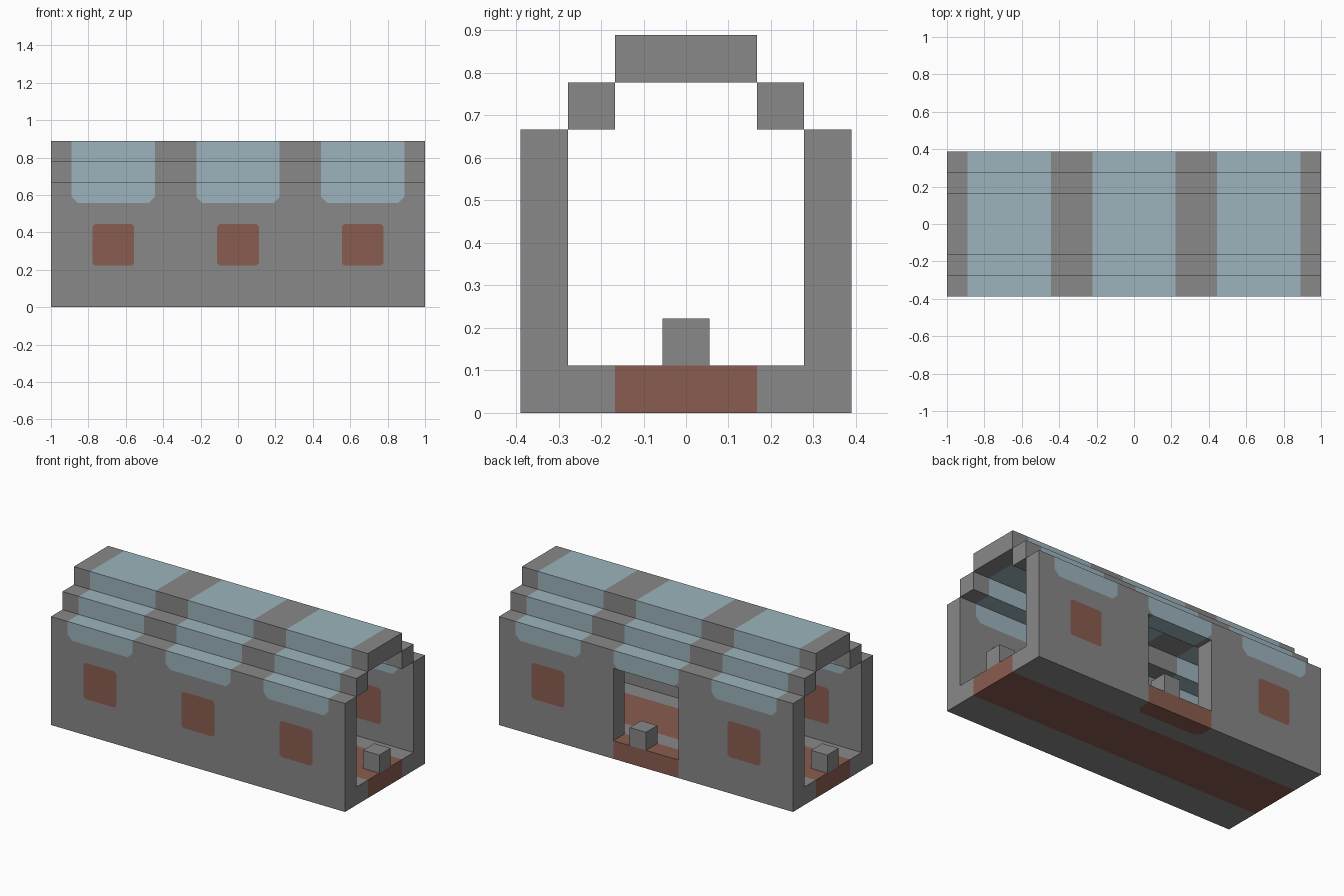
import bpy, bmesh
from mathutils import Vector

U = 1 / 9                  # one block of the model
BAYS = (-6, 0, 6)          # centres of the three window bays
LENGTH = 18
WINDOW_R, PANEL_R = 0.3, 0.12   # corner cuts of windows and panels

cube = bpy.data.objects.get("Cube")
if cube:
    bpy.data.objects.remove(cube, do_unlink=True)


def material(name, rgb):
    m = bpy.data.materials.new(name)
    m.use_nodes = True
    m.diffuse_color = (*rgb, 1)
    m.node_tree.nodes["Principled BSDF"].inputs["Base Color"].default_value = (*rgb, 1)
    return m


MATERIALS = [
    material("grey_hull", (0.246, 0.246, 0.246)),
    material("rust_red", (0.254, 0.107, 0.080)),
    material("pale_blue_glass", (0.332, 0.456, 0.503)),
]
GREY, RED, BLUE = range(3)


def colour(p):
    """Colour of a face from its centre, in blocks."""
    d = min(abs(p.x - c) for c in BAYS)
    if d < 2 and p.z > 4.99:
        return GREY if (2 - d) + (p.z - 5) < WINDOW_R else BLUE
    if d < 1 and 2 < p.z < 4 and abs(p.y) > 2.4:
        return GREY if (1 - d) + min(p.z - 2, 4 - p.z) < PANEL_R else RED
    if p.z < 1.01:
        if abs(p.y) < 1.5:
            return RED
        if p.y > 2.51 and abs(p.x) < 2:
            return GREY if (2 - abs(p.x)) + (p.y - 2.5) < WINDOW_R else RED
    return GREY


def extrude(section):
    """Solid from a (y, z) outline run along the whole length."""
    bm = bmesh.new()
    face = bm.faces.new([bm.verts.new((-LENGTH / 2, y, z)) for y, z in section])
    new = bmesh.ops.extrude_face_region(bm, geom=[face])["geom"]
    bmesh.ops.translate(bm, vec=(LENGTH, 0, 0),
                        verts=[v for v in new if isinstance(v, bmesh.types.BMVert)])
    bmesh.ops.recalc_face_normals(bm, faces=bm.faces[:])
    return bm


def cut(bm, co, normal, test=lambda f: True):
    """Slice the faces that pass the test with a plane."""
    faces = [f for f in bm.faces if test(f)]
    edges = {e for f in faces for e in f.edges}
    verts = {v for f in faces for v in f.verts}
    bmesh.ops.bisect_plane(bm, geom=[*verts, *edges, *faces], dist=1e-4,
                           plane_co=co, plane_no=normal)
    bm.normal_update()


def cut_bays(bm):
    for c in BAYS:
        for dx in (-2, -1, 1, 2):
            cut(bm, (c + dx, 0, 0), (1, 0, 0))


def chamfer(bm, axis, x, w, dx, dw, r):
    """Cut a corner at (x, w) on faces looking along the axis."""
    k = 3 - axis           # the other in-plane axis: z for y-faces, y for z-faces

    def at_corner(f):
        c = f.calc_center_median()
        return (abs(f.normal[axis]) > 0.9 and (c.x - x) * dx > 0 and (c[k] - w) * dw > 0
                and any(abs(v.co.x - x) + abs(v.co[k] - w) < 1e-3 for v in f.verts))

    co, no = Vector((x + dx * r, 0, 0)), Vector((dx, 0, 0))
    co[k], no[k] = w, dw
    cut(bm, co, no, at_corner)


def finish(bm, name, rule=colour):
    for f in bm.faces:
        f.material_index = rule(f.calc_center_median())
    bmesh.ops.recalc_face_normals(bm, faces=bm.faces[:])
    bmesh.ops.scale(bm, vec=(U, U, U), verts=bm.verts[:])
    mesh = bpy.data.meshes.new(name)
    bm.to_mesh(mesh)
    bm.free()
    for m in MATERIALS:
        mesh.materials.append(m)
    bpy.context.collection.objects.link(bpy.data.objects.new(name, mesh))


def rect(y0, y1, z0, z1):
    return [(y0, z0), (y1, z0), (y1, z1), (y0, z1)]


# Lower hull: floor with two side walls
hull = extrude([(-3.5, 0), (3.5, 0), (3.5, 6), (2.5, 6),
                (2.5, 1), (-2.5, 1), (-2.5, 6), (-3.5, 6)])
cut_bays(hull)
for y in (-1.5, 1.5):
    cut(hull, (0, y, 0), (0, 1, 0))
for z in (1, 2, 4, 5):
    cut(hull, (0, 0, z), (0, 0, 1), lambda f: abs(f.normal.y) > 0.9)
cut(hull, (0, 2.5, 0), (0, 1, 0),
    lambda f: f.normal.z < -0.9 and abs(f.calc_center_median().x) < 2)

# Softened corners of windows, wall panels and door sill
for c in BAYS:
    for s in (-1, 1):
        chamfer(hull, 1, c + 2 * s, 5, -s, 1, WINDOW_R)
        chamfer(hull, 1, c + s, 2, -s, 1, PANEL_R)
        chamfer(hull, 1, c + s, 4, -s, -1, PANEL_R)
for s in (-1, 1):
    chamfer(hull, 2, 2 * s, 2.5, -s, 1, WINDOW_R)


# Doorway through the back wall
def in_door(f):
    c = f.calc_center_median()
    return abs(c.x) < 2 and c.y > 2.4 and 1 < c.z < 5 and abs(f.normal.y) > 0.9


bmesh.ops.delete(hull, geom=[f for f in hull.faces if in_door(f)], context='FACES')
bmesh.ops.bridge_loops(hull, edges=[e for e in hull.edges if e.is_boundary])
finish(hull, "lower_hull")

# Stepped roof
for name, section in (("roof_step_front", rect(-2.5, -1.5, 6, 7)),
                      ("roof_step_back", rect(1.5, 2.5, 6, 7)),
                      ("roof_top", rect(-1.5, 1.5, 7, 8))):
    bm = extrude(section)
    cut_bays(bm)
    finish(bm, name)

# Small blocks on the floor at both ends and in the doorway
for name, pos in (("left_end_block", (8.5, 0, 1.5)),
                  ("right_end_block", (-8.5, 0, 1.5)),
                  ("doorway_block", (0.5, 3, 1.5))):
    bm = bmesh.new()
    bmesh.ops.create_cube(bm, size=1)
    bmesh.ops.translate(bm, vec=pos, verts=bm.verts[:])
    finish(bm, name, lambda p: GREY)
